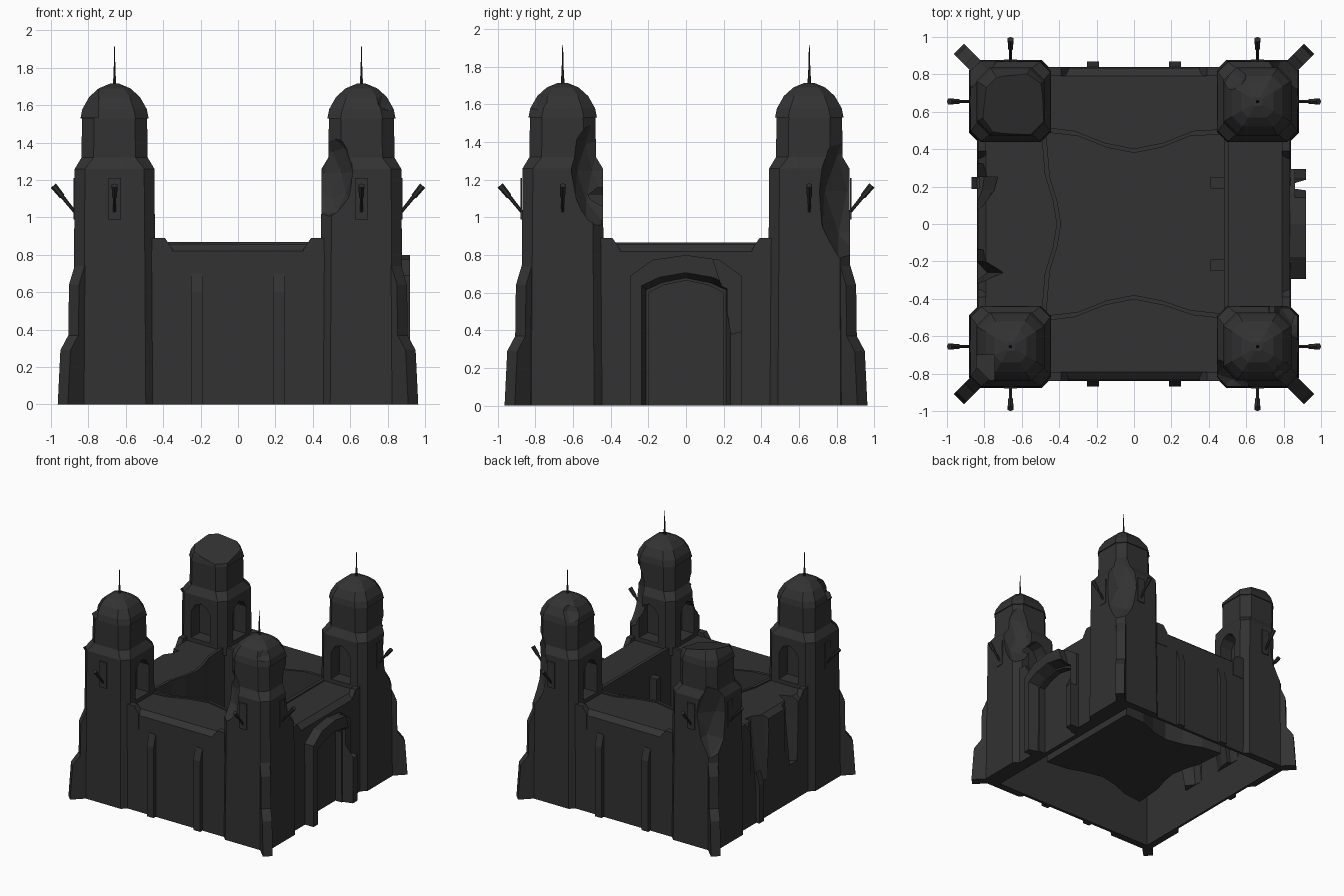
import bpy, bmesh, math
from mathutils import Vector, Matrix

old = bpy.data.objects.get("Cube")
if old:
    bpy.data.objects.remove(old, do_unlink=True)


def material(name, value):
    m = bpy.data.materials.new(name)
    m.use_nodes = True
    colour = (value, value, value, 1)
    m.diffuse_color = colour
    m.node_tree.nodes["Principled BSDF"].inputs["Base Color"].default_value = colour
    return m


STONE = material("dark stone", 0.032)
IRON = material("dark iron", 0.025)


def finish(bm, name, mat=STONE):
    bmesh.ops.recalc_face_normals(bm, faces=bm.faces)
    me = bpy.data.meshes.new(name)
    bm.to_mesh(me)
    bm.free()
    me.materials.append(mat)
    ob = bpy.data.objects.new(name, me)
    bpy.context.collection.objects.link(ob)
    return ob


def loft(name, rings):
    """Solid through rings of points, capped at both ends."""
    bm = bmesh.new()
    loops = [[bm.verts.new(p) for p in r] for r in rings]
    n = len(loops[0])
    for a, b in zip(loops, loops[1:]):
        for i in range(n):
            j = (i + 1) % n
            bm.faces.new((a[i], a[j], b[j], b[i]))
    bm.faces.new(loops[0])
    bm.faces.new(loops[-1])
    return finish(bm, name)


def prism(name, pts, axis, a, b):
    """Flat outline pushed along x, y or z from a to b."""
    def place(p, t):
        return {"x": (t, p[0], p[1]), "y": (p[0], t, p[1]), "z": (p[0], p[1], t)}[axis]
    return loft(name, [[place(p, t) for p in pts] for t in (a, b)])


def box(name, x0, x1, y0, y1, z0, z1):
    return prism(name, [(x0, y0), (x1, y0), (x1, y1), (x0, y1)], "z", z0, z1)


def octagon(cx, cy, h, c, z):
    k = h - c
    pts = [(h, -k), (h, k), (k, h), (-k, h), (-h, k), (-h, -k), (-k, -h), (k, -h)]
    return [(cx + x, cy + y, z) for x, y in pts]


def rod(name, p, q, r1, r2, sides=6):
    p, q = Vector(p), Vector(q)
    bm = bmesh.new()
    bmesh.ops.create_cone(bm, cap_ends=True, segments=sides, radius1=r1, radius2=r2, depth=(q - p).length)
    turn = (q - p).to_track_quat("Z", "Y").to_matrix().to_4x4()
    bm.transform(Matrix.Translation((p + q) / 2) @ turn)
    return finish(bm, name, IRON)


def dent(centre, size):
    bm = bmesh.new()
    bmesh.ops.create_icosphere(bm, subdivisions=2, radius=1)
    bm.transform(Matrix.Translation(centre) @ Matrix.Diagonal((*size, 1)))
    return finish(bm, "dent cutter")


def cut(ob, cutters):
    for c in cutters:
        c.hide_render = True
        m = ob.modifiers.new("cut", "BOOLEAN")
        m.operation, m.solver, m.object = "DIFFERENCE", "EXACT", c
    bpy.context.view_layer.update()
    graph = bpy.context.evaluated_depsgraph_get()
    me = bpy.data.meshes.new_from_object(ob.evaluated_get(graph))
    ob.modifiers.clear()
    ob.data = me
    for c in cutters:
        bpy.data.objects.remove(c, do_unlink=True)


def arch(w, z0, spring, top):
    """Pointed round outline centred on zero."""
    return [(-w, z0), (w, z0), (w, spring), (w * 0.6, top - 0.025), (0, top),
            (-w * 0.6, top - 0.025), (-w, spring)]


def hollow():
    """Open space under the walkways."""
    return box("hollow cutter", -.82, .74, -.815, .815, -.1, .8)


def bites(grow):
    """Crumbled pits in the outer face of one wall, narrowing downwards."""
    outlines = ([(-.9, .34), (-.8, .32), (-.78, .25), (-.72, .25), (-.74, .18), (-.8, .1), (-.9, .02)],
                [(-.9, -.12), (-.8, -.14), (-.79, -.2), (-.69, -.26), (-.81, -.31), (-.9, -.34)])
    result = []
    for pts in outlines:
        mid = sum(y for x, y in pts) / len(pts)
        result.append(loft("bite", [
            [(-.9 + (x + .9) * depth + grow * (x > -.9), mid + (y - mid) * (1 + 7 * grow), z) for x, y in pts]
            for depth, z in ((.55, .32 - grow), (.9, .7), (1, 1))]))
    return result


# Curtain wall ring with a wavy courtyard, hollow underneath
court = [(-.47, -.49), (-.3, -.47), (-.15, -.41), (0, -.38), (.15, -.41), (.3, -.46), (.48, -.48),
         (.48, .48), (.3, .47), (.15, .41), (0, .38), (-.15, .41), (-.3, .47), (-.47, .49),
         (-.45, .25), (-.41, .12), (-.39, 0), (-.41, -.12), (-.45, -.25)]
wall = loft("curtain_wall", [octagon(0, 0, h, .05, z) for h, z in ((.84, 0), (.835, .82), (.79, .857))])
underside = hollow()
cut(underside, [prism("courtyard core", [(x * 1.05, y * 1.05) for x, y in court], "z", .155, 1)] + bites(.025))
gate_opening = loft("gate opening", [[(x, y, z) for y, z in arch(w, -.1, s, t)] for x, w, s, t in
                                     ((.78, .195, .6, .66), (.93, .24, .64, .71))])
cut(wall, [underside, prism("court cutter", court, "z", .18, 1)] + bites(0))
cut(wall, [prism("door recess", arch(.2, -.1, .6, .665), "x", .78, 1)])

# Raised lip around the courtyard
bm = bmesh.new()
rows = []
for grow, z in ((1, .8), (1, .868), (1.06, .868), (1.06, .8)):
    rows.append([bm.verts.new((x * grow, y * grow, z)) for x, y in court])
for k in range(4):
    a, b = rows[k], rows[(k + 1) % 4]
    for i in range(len(court)):
        j = (i + 1) % len(court)
        bm.faces.new((a[i], a[j], b[j], b[i]))
finish(bm, "courtyard_lip")

# Raised wall ends beside the towers
ends = [(.46, .7), (.46, .89), (.39, .89), (.35, .83), (.35, .7)]
for s in (-1, 1):
    pts = [(s * u, z) for u, z in ends]
    for t in (-1, 1):
        prism("wall_end", pts, "y", t * .79, t * .84)
        prism("wall_end", pts, "x", t * .79, t * .835)


# Pilasters on the outer and inner wall faces
def pilaster(mid, axis, side, top):
    slope = [(.825, 0), (.87, 0), (.87, top - .1), (.84, top), (.825, top)]
    prism("pilaster", [(side * u, z) for u, z in slope], axis, mid - .032, mid + .032)


for s in (-1, 1):
    for x in (-.22, .22):
        pilaster(x, "x", s, .7)
    box("inner_pilaster", .41, .485, s * .22 - .03, s * .22 + .03, .17, .72)
pilaster(.22, "y", -1, .42)

# Arched gate surround with a broken shoulder
gate = prism("gate_surround", arch(.295, 0, .69, .8), "x", .8, .92)
cut(gate, [gate_opening,
           prism("break", [(.12, .85), (.2, .6), (.24, .38), (.4, .42), (.4, .85)], "x", .86, 1)])

# Corner towers
damage = {
    (1, -1): [((.46, -.88, 1.24), (.16, .16, .25)), ((.87, -.45, 1.25), (.16, .16, .31)),
              ((.92, -.9, 1.72), (.23, .23, .23))],
    (1, 1): [((.93, .93, 1.14), (.24, .24, .43)), ((.42, .89, 1.73), (.23, .23, .23))],
    (-1, 1): [((-.93, .93, 1.13), (.23, .23, .41))],
    (-1, -1): [((-.9, -.44, 1.4), (.1, .1, .16))],
}
levels = [(.222, .055, 0), (.217, .055, .75), (.213, .055, 1.26), (.177, .065, 1.32), (.174, .065, 1.53),
          (.182, .07, 1.53), (.172, .07, 1.58), (.135, .055, 1.645), (.085, .035, 1.69), (.025, .01, 1.715)]
for (sx, sy), dents in damage.items():
    cx, cy = sx * .66, sy * .655
    tower = loft("corner_tower", [octagon(cx, cy, *l) for l in levels])
    door = arch(.09, .89, 1.12, 1.2)
    cutters = [hollow()] + [dent(*d) for d in dents]
    cutters.append(prism("doorway", [(cx + u, z) for u, z in door], "y", cy - sy * .1, cy - sy * .3))
    cutters.append(prism("doorway", [(cy + u, z) for u, z in door], "x", cx - sx * .1, cx - sx * .3))
    if (sx, sy) == (-1, -1):
        cutters.append(box("dome notch", -.9, -.745, -.9, -.7, 1.535, 1.8))
    cut(tower, cutters)

    # One tower has lost its dome tip, the others carry a spire
    if (sx, sy) == (-1, 1):
        bm = bmesh.new()
        bm.from_mesh(tower.data)
        res = bmesh.ops.bisect_plane(bm, geom=bm.verts[:] + bm.edges[:] + bm.faces[:],
                                     plane_co=(-.77, .77, 1.655), plane_no=(.2, -.2, 1), clear_outer=True)
        rim = [e for e in res["geom_cut"] if isinstance(e, bmesh.types.BMEdge)]
        bmesh.ops.contextual_create(bm, geom=rim)
        bm.to_mesh(tower.data)
        bm.free()
    else:
        rod("spire", (cx, cy, 1.69), (cx, cy, 1.78), .011, .006)
        rod("spire_tip", (cx, cy, 1.77), (cx, cy, 1.915), .006, .002)

    # Stepped diagonal buttress
    steps = [(1.17, 0), (1.325, 0), (1.305, .29), (1.245, .37), (1.24, .64), (1.185, .77), (1.17, .77)]
    d, n = Vector((sx, sy, 0)).normalized(), Vector((-sy, sx, 0)).normalized()
    loft("corner_buttress", [[d * r + n * w + Vector((0, 0, z)) for r, z in steps] for w in (-.038, .038)])

    # Torch and back plate on both outer faces
    for out, mid in ((Vector((sx, 0, 0)), Vector((0, cy, 0))), (Vector((0, sy, 0)), Vector((cx, 0, 0)))):
        def at(r, z):
            return out * r + mid + Vector((0, 0, z))
        rod("torch_handle", at(.865, 1.02), at(.95, 1.125), .008, .011)
        rod("torch_head", at(.94, 1.112), at(.987, 1.17), .015, .018)
        side = Vector((out.y, out.x, 0)) * .035
        loft("torch_plate", [[at(r, .99) - side, at(r, .99) + side, at(r, 1.21) + side, at(r, 1.21) - side]
                             for r in (.872, .88)])
